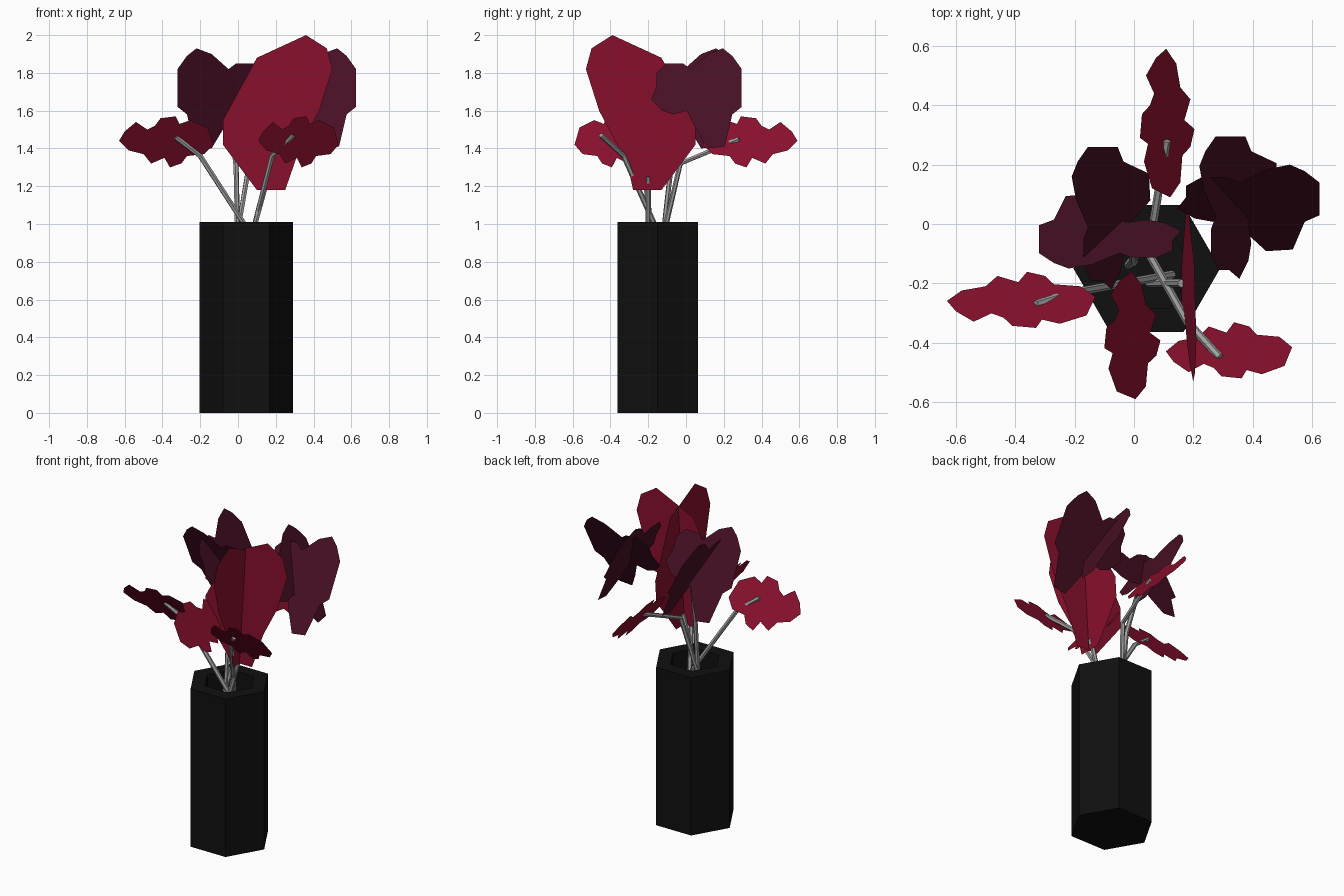
import bpy
import bmesh
from math import cos, sin, pi
from mathutils import Vector

cube = bpy.data.objects.get("Cube")
if cube:
    bpy.data.objects.remove(cube, do_unlink=True)


def make_material(name, red, green, blue):
    mat = bpy.data.materials.new(name)
    mat.use_nodes = True
    colour = (red, green, blue, 1)
    mat.diffuse_color = colour
    shader = mat.node_tree.nodes["Principled BSDF"]
    shader.inputs["Base Color"].default_value = colour
    shader.inputs["Roughness"].default_value = 0.8
    return mat


BLACK = make_material("vase black", .005, .005, .005)
CRIMSON = make_material("crimson petal", .25, .005, .026)
PLUM = make_material("dark plum petal", .065, .005, .018)
GREY = make_material("stem grey", .36, .36, .36)


def finish(name, bm, mat):
    mesh = bpy.data.meshes.new(name)
    bm.to_mesh(mesh)
    bm.free()
    mesh.materials.append(mat)
    obj = bpy.data.objects.new(name, mesh)
    bpy.context.collection.objects.link(obj)
    return obj


def bridge(bm, lower, upper):
    count = len(lower)
    for i in range(count):
        j = (i + 1) % count
        bm.faces.new((lower[i], lower[j], upper[j], upper[i]))


def build_vase(centre, outer, inner, height, floor):
    """Hexagonal vase with a flat rim and a deep bore."""
    bm = bmesh.new()
    rings = []
    for radius, z in ((outer, 0), (outer, height), (inner, height), (inner, floor)):
        rings.append([
            bm.verts.new((centre[0] + radius * cos(k * pi / 3),
                          centre[1] + radius * sin(k * pi / 3), z))
            for k in range(6)
        ])
    for lower, upper in zip(rings, rings[1:]):
        bridge(bm, lower, upper)
    bm.faces.new(rings[0][::-1])
    bm.faces.new(rings[-1])
    return finish("vase", bm, BLACK)


def build_card(name, mat, outline, axis, centre, side, depth, slope, stretch=1):
    """Flat petal: outline runs along one axis, and leans along the other."""
    top = max(z for u, z in outline)
    bm = bmesh.new()
    verts = []
    for u, z in outline:
        along = centre + side * stretch * u
        across = depth + slope * (z - top)
        place = (along, across, z) if axis == "x" else (across, along, z)
        verts.append(bm.verts.new(place))
    bm.faces.new(verts)
    bmesh.ops.triangulate(bm, faces=bm.faces[:])
    return finish(name, bm, mat)


def build_stem(name, points, radius=.014):
    """Six-sided tube through a few points."""
    points = [Vector(p) for p in points]
    bm = bmesh.new()
    rings = []
    for i, point in enumerate(points):
        ahead = points[min(i + 1, len(points) - 1)]
        behind = points[max(i - 1, 0)]
        turn = (ahead - behind).to_track_quat("Z", "Y")
        rings.append([
            bm.verts.new(point + turn @ Vector((radius * cos(k * pi / 3),
                                                radius * sin(k * pi / 3), 0)))
            for k in range(6)
        ])
    for lower, upper in zip(rings, rings[1:]):
        bridge(bm, lower, upper)
    bm.faces.new(rings[0][::-1])
    bm.faces.new(rings[-1])
    return finish(name, bm, GREY)


# Petal outlines: distance along the card, height
BLOOM = [(.18, 2), (.29, 1.93), (.32, 1.82), (.25, 1.6), (.15, 1.41), (.11, 1.36),
         (.07, 1.18), (-.08, 1.18), (-.26, 1.42), (-.26, 1.55), (-.08, 1.88)]
LOBED = [(.06, 1.9), (.14, 1.93), (.19, 1.89), (.24, 1.82), (.24, 1.62), (.19, 1.58),
         (.15, 1.41), (.06, 1.4), (0, 1.5), (-.05, 1.6), (-.12, 1.58), (-.18, 1.6),
         (-.24, 1.66), (-.21, 1.73), (-.21, 1.8), (-.16, 1.85), (-.07, 1.85), (-.03, 1.82)]
JAGGED = [(-.25, 1.44), (-.22, 1.49), (-.16, 1.54), (-.1, 1.5), (-.06, 1.52),
          (-.03, 1.56), (.05, 1.57), (.07, 1.53), (.13, 1.55), (.22, 1.51),
          (.25, 1.42), (.2, 1.37), (.11, 1.36), (.08, 1.32), (.02, 1.3),
          (-.01, 1.35), (-.08, 1.32), (-.12, 1.37), (-.2, 1.39)]

build_vase((.043, -.15), .247, .155, 1.01, .1)

# Large crossed bloom
build_card("bloom_petal_wide", CRIMSON, BLOOM, "x", .18, 1, -.215, 0)
build_card("bloom_petal_cross", CRIMSON, BLOOM, "y", -.21, -1, .21, .06)

# Two dark crossed flowers
build_card("right_dark_petal_wide", PLUM, LOBED, "x", -.08, -1, -.15, -.47)
build_card("right_dark_petal_cross", PLUM, LOBED, "y", .02, 1, -.21, -.5)
build_card("left_dark_petal_wide", PLUM, LOBED, "x", .385, 1, .2, .55)
build_card("left_dark_petal_cross", PLUM, LOBED, "y", .055, 1, .22, -.5)

# Four small jagged petals around the bunch
build_card("right_small_petal", CRIMSON, JAGGED, "x", -.38, 1, -.35, -.7)
build_card("left_small_petal", CRIMSON, JAGGED, "x", .32, 1, -.52, -.7, .85)
build_card("back_small_petal", CRIMSON, JAGGED, "y", .34, -1, .02, -.68)
build_card("front_small_petal", CRIMSON, JAGGED, "y", -.375, -1, -.1, -.7, .86)

# Stems
build_stem("right_stem", [(.13, -.17, .85), (-.2, -.23, 1.36), (-.33, -.27, 1.46)])
build_stem("left_stem", [(.05, -.1, .85), (.18, -.33, 1.36), (.29, -.45, 1.47)])
build_stem("back_stem", [(-.02, -.14, .85), (.06, -.03, 1.32), (.11, .28, 1.45)])
build_stem("dark_flower_stem", [(0, -.13, .85), (-.01, -.08, 1.3), (-.04, 0, 1.58)])
build_stem("bloom_stem", [(.05, -.2, .85), (.16, -.2, 1.25)])
